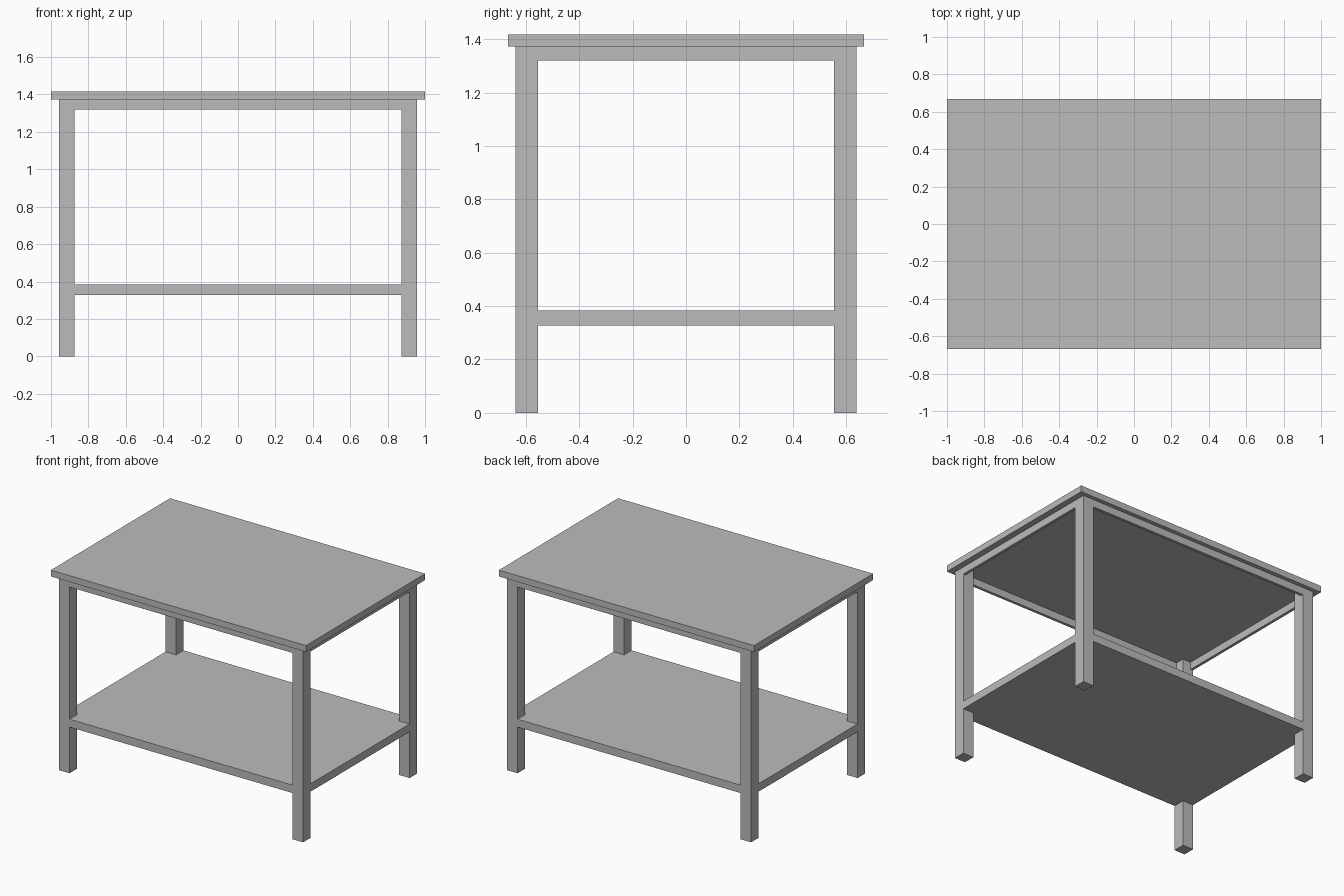
import bpy
import bmesh

default = bpy.data.objects.get("Cube")
if default:
    bpy.data.objects.remove(default, do_unlink=True)

# Overall dimensions
TOP_X, TOP_Y = 1.0, 0.667        # half size of the table top
OUT_X, OUT_Y = 0.957, 0.638      # outer faces of the legs
LEG = 0.083                      # leg thickness
IN_X, IN_Y = OUT_X - LEG, OUT_Y - LEG
APRON = 0.02                     # apron board thickness
Z_TOP, Z_UNDER, Z_APRON = 1.417, 1.372, 1.32
SHELF_LOW, SHELF_HIGH = 0.327, 0.383

grey = bpy.data.materials.new("plain grey")
grey.use_nodes = True
colour = (0.5, 0.5, 0.5, 1)
grey.diffuse_color = colour
grey.node_tree.nodes["Principled BSDF"].inputs["Base Color"].default_value = colour


def slab(name, outline, z0, z1):
    """Extrude a flat outline from z0 up to z1."""
    bm = bmesh.new()
    face = bm.faces.new([bm.verts.new((x, y, z0)) for x, y in outline])
    extruded = bmesh.ops.extrude_face_region(bm, geom=[face])
    verts = [v for v in extruded["geom"] if isinstance(v, bmesh.types.BMVert)]
    bmesh.ops.translate(bm, verts=verts, vec=(0, 0, z1 - z0))
    bmesh.ops.recalc_face_normals(bm, faces=bm.faces)
    mesh = bpy.data.meshes.new(name)
    bm.to_mesh(mesh)
    bm.free()
    mesh.materials.append(grey)
    obj = bpy.data.objects.new(name, mesh)
    bpy.context.collection.objects.link(obj)
    return obj


def box(name, x0, x1, y0, y1, z0, z1):
    return slab(name, [(x0, y0), (x1, y0), (x1, y1), (x0, y1)], z0, z1)


# Table top
box("table_top", -TOP_X, TOP_X, -TOP_Y, TOP_Y, Z_UNDER, Z_TOP)

# Four legs
for side, sx in (("left", 1), ("right", -1)):
    for end, sy in (("front", -1), ("back", 1)):
        xs = sorted((sx * IN_X, sx * OUT_X))
        ys = sorted((sy * IN_Y, sy * OUT_Y))
        box(f"{end}_{side}_leg", *xs, *ys, 0, Z_UNDER)

# Apron boards between the legs, flush with their outer faces
for name, s in (("front", -1), ("back", 1)):
    ys = sorted((s * OUT_Y, s * (OUT_Y - APRON)))
    box(f"{name}_apron", -IN_X, IN_X, *ys, Z_APRON, Z_UNDER)
for name, s in (("left", 1), ("right", -1)):
    xs = sorted((s * OUT_X, s * (OUT_X - APRON)))
    box(f"{name}_apron", *xs, -IN_Y, IN_Y, Z_APRON, Z_UNDER)

# Lower shelf, notched around the legs
outline = []
for sx, sy in ((1, 1), (-1, 1), (-1, -1), (1, -1)):
    corner = [(OUT_X, IN_Y), (IN_X, IN_Y), (IN_X, OUT_Y)]
    if sx * sy < 0:
        corner.reverse()
    outline += [(sx * x, sy * y) for x, y in corner]
slab("lower_shelf", outline, SHELF_LOW, SHELF_HIGH)
